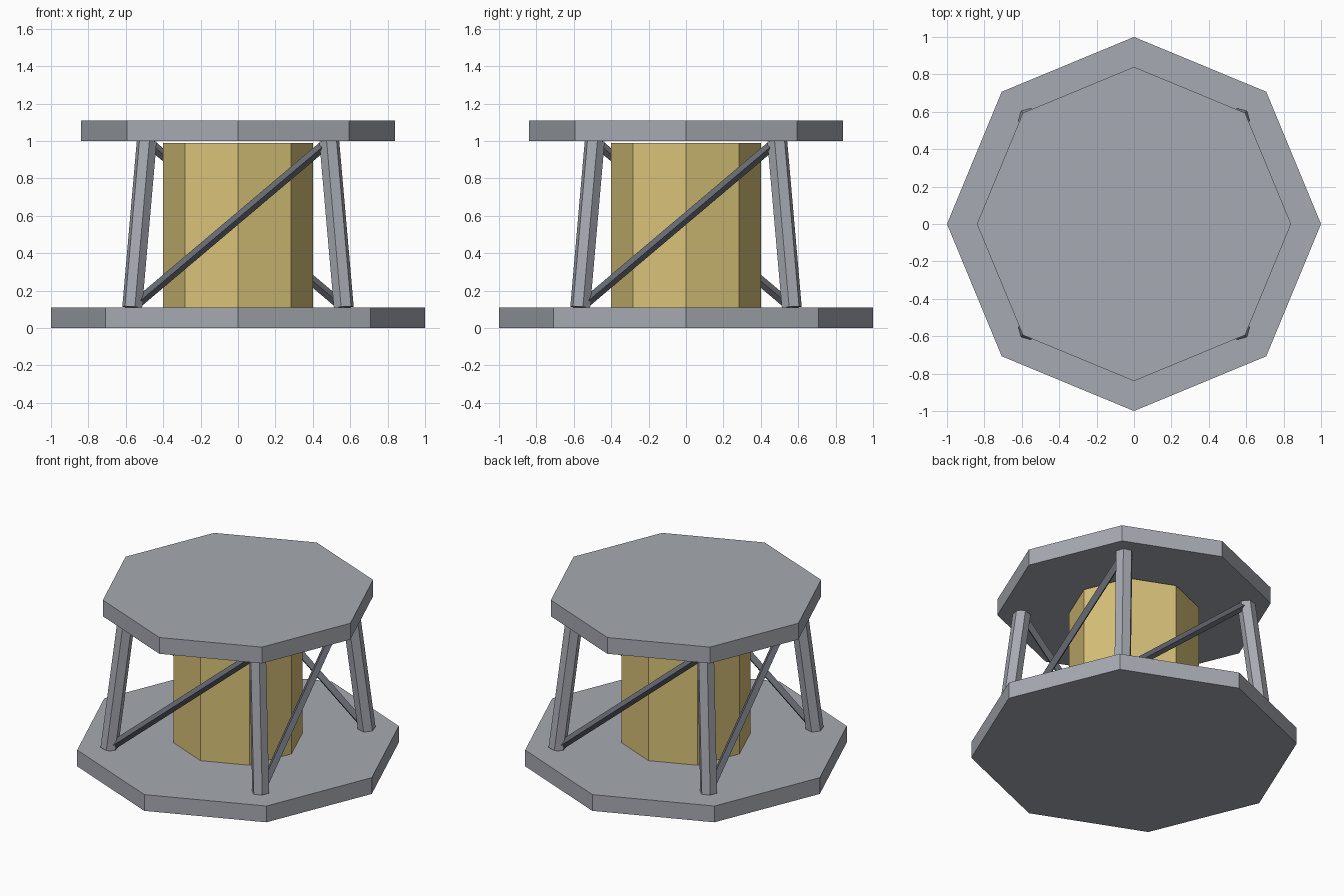
import bpy, bmesh, math
from mathutils import Vector

if "Cube" in bpy.data.objects:
    bpy.data.objects.remove(bpy.data.objects["Cube"])


def material(name, rgb):
    m = bpy.data.materials.new(name)
    m.diffuse_color = (*rgb, 1)
    m.use_nodes = True
    m.node_tree.nodes["Principled BSDF"].inputs["Base Color"].default_value = m.diffuse_color
    return m


grey = material("light grey metal", (0.38, 0.40, 0.44))
dark = material("dark grey metal", (0.135, 0.145, 0.17))
gold = material("gold foil", (0.69, 0.54, 0.19))


def prism(name, start, end, radius, sides, mat):
    """Flat-sided bar between two points, with one corner turned up or along +x."""
    start, end = Vector(start), Vector(end)
    axis = (end - start).normalized()
    u = Vector((0, 0, 1)) - axis * axis.z      # corner direction
    u = u.normalized() if u.length > 1e-4 else Vector((1, 0, 0))
    v = axis.cross(u)
    bm = bmesh.new()
    rings = []
    for p in (start, end):
        rings.append([bm.verts.new(p + radius * (math.cos(a) * u + math.sin(a) * v))
                      for a in (2 * math.pi * i / sides for i in range(sides))])
    lo, hi = rings
    for i in range(sides):
        j = (i + 1) % sides
        bm.faces.new((lo[i], lo[j], hi[j], hi[i]))
    bm.faces.new(lo[::-1])
    bm.faces.new(hi)
    bmesh.ops.recalc_face_normals(bm, faces=bm.faces)
    mesh = bpy.data.meshes.new(name)
    bm.to_mesh(mesh)
    bm.free()
    mesh.materials.append(mat)
    ob = bpy.data.objects.new(name, mesh)
    bpy.context.collection.objects.link(ob)
    return ob


def corner(i, radius, z):
    a = math.radians(225 + 90 * i)
    return (radius * math.cos(a), radius * math.sin(a), z)


# Octagonal decks and central drum
prism("base_plate", (0, 0, 0), (0, 0, 0.11), 1.0, 8, grey)
prism("top_plate", (0, 0, 1.0), (0, 0, 1.11), 0.84, 8, grey)
prism("central_drum", (0, 0, 0.11), (0, 0, 0.99), 0.4, 8, gold)

# Leaning hexagonal legs, and one diagonal brace from each leg foot to the next leg top
for i in range(4):
    prism(f"leg_{i + 1}", corner(i, 0.80, 0.11), corner(i, 0.69, 1.0), 0.055, 6, grey)
    prism(f"brace_{i + 1}", corner(i, 0.80, 0.11), corner(i + 1, 0.69, 1.0), 0.027, 4, dark)
